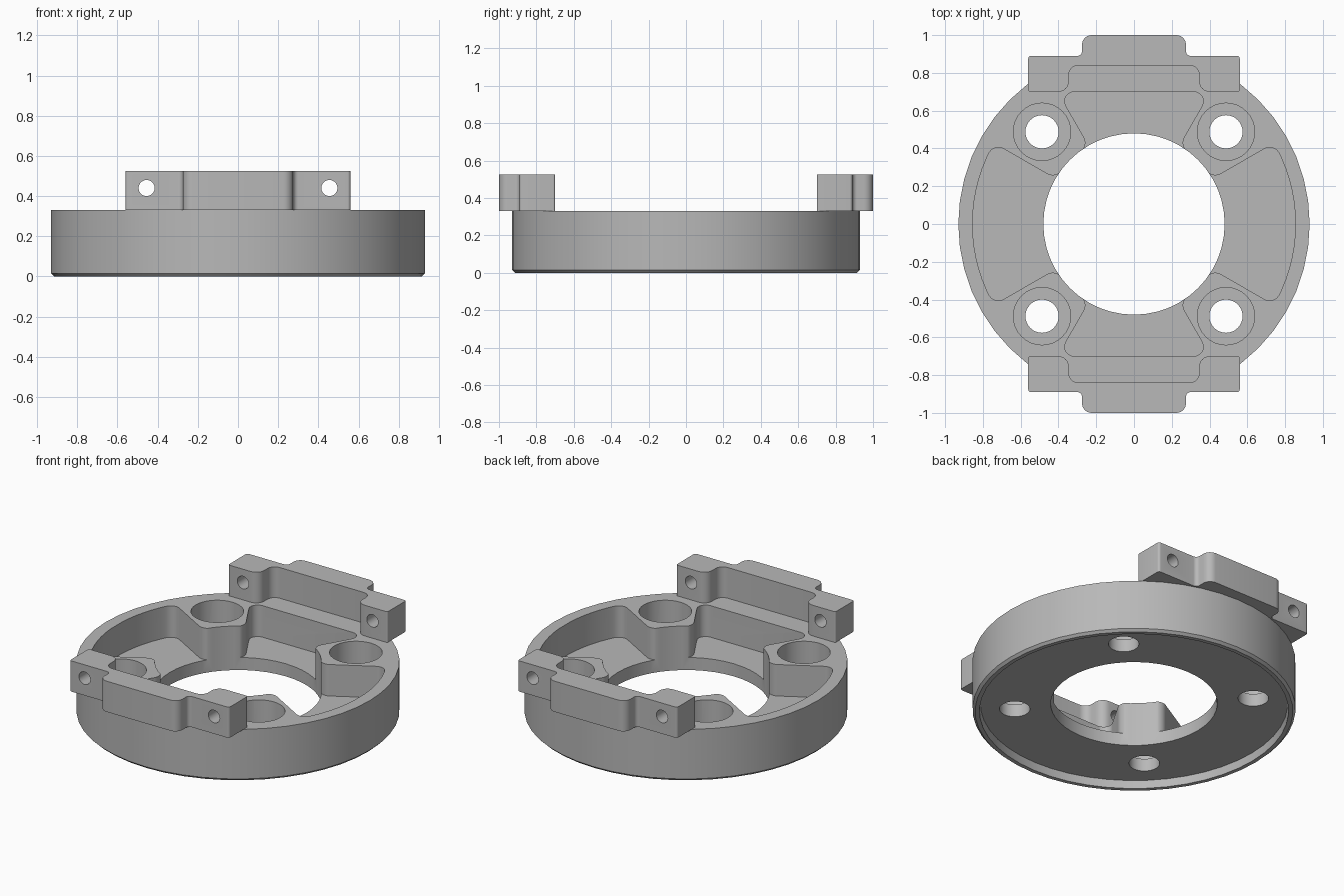
import bpy, bmesh, math
from mathutils import Vector, Matrix

if "Cube" in bpy.data.objects:
    bpy.data.objects.remove(bpy.data.objects["Cube"])

grey = bpy.data.materials.new("machined_grey")
grey.use_nodes = True
colour = (0.48, 0.48, 0.48, 1)
grey.diffuse_color = colour
grey.node_tree.nodes["Principled BSDF"].inputs["Base Color"].default_value = colour


def finish(bm, name):
    bmesh.ops.recalc_face_normals(bm, faces=bm.faces)
    mesh = bpy.data.meshes.new(name)
    bm.to_mesh(mesh)
    bm.free()
    mesh.materials.append(grey)
    ob = bpy.data.objects.new(name, mesh)
    bpy.context.collection.objects.link(ob)
    return ob


def rounded(corners, steps=6):
    """Outline from (x, y, fillet radius) corners."""
    out = []
    for i, (x, y, r) in enumerate(corners):
        p = Vector((x, y))
        if not r:
            out.append(p)
            continue
        u = (Vector(corners[i - 1][:2]) - p).normalized()
        v = (Vector(corners[(i + 1) % len(corners)][:2]) - p).normalized()
        half = u.angle(v) / 2
        c = p + (u + v).normalized() * r / math.sin(half)
        t = r / math.tan(half)
        a, b = (p + u * t - c).normalized(), (p + v * t - c).normalized()
        out += [c + a.slerp(b, k / steps).normalized() * r for k in range(steps + 1)]
    return out


def prism(name, outline, z0, z1):
    bm = bmesh.new()
    low, high = [[bm.verts.new((p.x, p.y, z)) for p in outline] for z in (z0, z1)]
    bm.faces.new(low)
    bm.faces.new(high)
    for k in range(len(outline)):
        bm.faces.new((low[k - 1], low[k], high[k], high[k - 1]))
    return finish(bm, name)


def cylinder(name, r, depth, matrix):
    bm = bmesh.new()
    bmesh.ops.create_cone(bm, cap_ends=True, segments=32, radius1=r, radius2=r,
                          depth=depth, matrix=matrix)
    return finish(bm, name)


def lathe(name, profile, n):
    bm = bmesh.new()
    rings = [[bm.verts.new((r * math.cos(math.tau * k / n), r * math.sin(math.tau * k / n), z))
              for k in range(n)] for r, z in profile]
    for i, b in enumerate(rings):
        a = rings[i - 1]
        for k in range(n):
            bm.faces.new((a[k - 1], a[k], b[k], b[k - 1]))
    return finish(bm, name)


def cut(ob, cutters):
    for c in cutters:
        c.hide_render = True
        m = ob.modifiers.new("cut", 'BOOLEAN')
        m.operation, m.solver, m.object = 'DIFFERENCE', 'EXACT', c
        bpy.context.view_layer.objects.active = ob
        bpy.ops.object.modifier_apply(modifier=m.name)
        bpy.data.objects.remove(c)


def smooth(ob):
    bpy.ops.object.select_all(action='DESELECT')
    ob.select_set(True)
    bpy.context.view_layer.objects.active = ob
    bpy.ops.object.shade_smooth_by_angle(angle=math.radians(30))


# Flange ring with a recessed underside and chamfered lower edge
TOP, FLOOR, BORE = 0.33, 0.13, 0.48
flange = lathe("flange_ring", [(BORE, TOP), (0.93, TOP), (0.93, 0.015), (0.915, 0),
                               (0.89, 0), (0.885, 0.05), (BORE, 0.05)], 48)

# Pockets between the bolt bosses
cutters = []
for s in (1, -1):
    half = [(0.855 * math.cos(math.radians(a)), 0.855 * math.sin(math.radians(a)), 0)
            for a in range(4, 25, 4)]
    half += [(0.742, 0.428, 0.055), (0.416, 0.24, 0.06), (0.35, 0.32, 0)]
    outline = half + [(x, -y, r) for x, y, r in reversed(half)]
    cutters.append(prism("side_pocket", rounded([(s * x, y, r) for x, y, r in outline]),
                         FLOOR, 0.5))
    half = [(0.404, 0.70, 0.05), (0.24, 0.416, 0.06), (0.32, 0.35, 0)]
    outline = half + [(-x, y, r) for x, y, r in reversed(half)]
    cutters.append(prism("end_pocket", rounded([(x, s * y, r) for x, y, r in outline]),
                         FLOOR, 0.5))

# Counterbored bolt holes
for sx in (1, -1):
    for sy in (1, -1):
        x, y = sx * 0.487, sy * 0.488
        cutters.append(cylinder("counterbore", 0.152, 0.4, Matrix.Translation((x, y, FLOOR + 0.2))))
        cutters.append(cylinder("bolt_hole", 0.088, 1, Matrix.Translation((x, y, 0))))
cut(flange, cutters)
smooth(flange)

# Raised clamp rails with inner recess, outer tab and cross holes
half = [(0.345, 0.84, 0.05), (0.345, 0.70, 0.055), (0.56, 0.70, 0.01), (0.56, 0.89, 0.015),
        (0.275, 0.89, 0.025), (0.275, 1.0, 0.05)]
outline = half + [(-x, y, r) for x, y, r in reversed(half)]
for name, s in (("front_rail", -1), ("back_rail", 1)):
    rail = prism(name, rounded([(x, s * y, r) for x, y, r in outline]), TOP, 0.525)
    cut(rail, [cylinder("cross_hole", 0.04, 0.6, Matrix.Translation((x, s * 0.8, 0.44))
                        @ Matrix.Rotation(math.pi / 2, 4, 'X')) for x in (0.455, -0.455)])
    smooth(rail)
